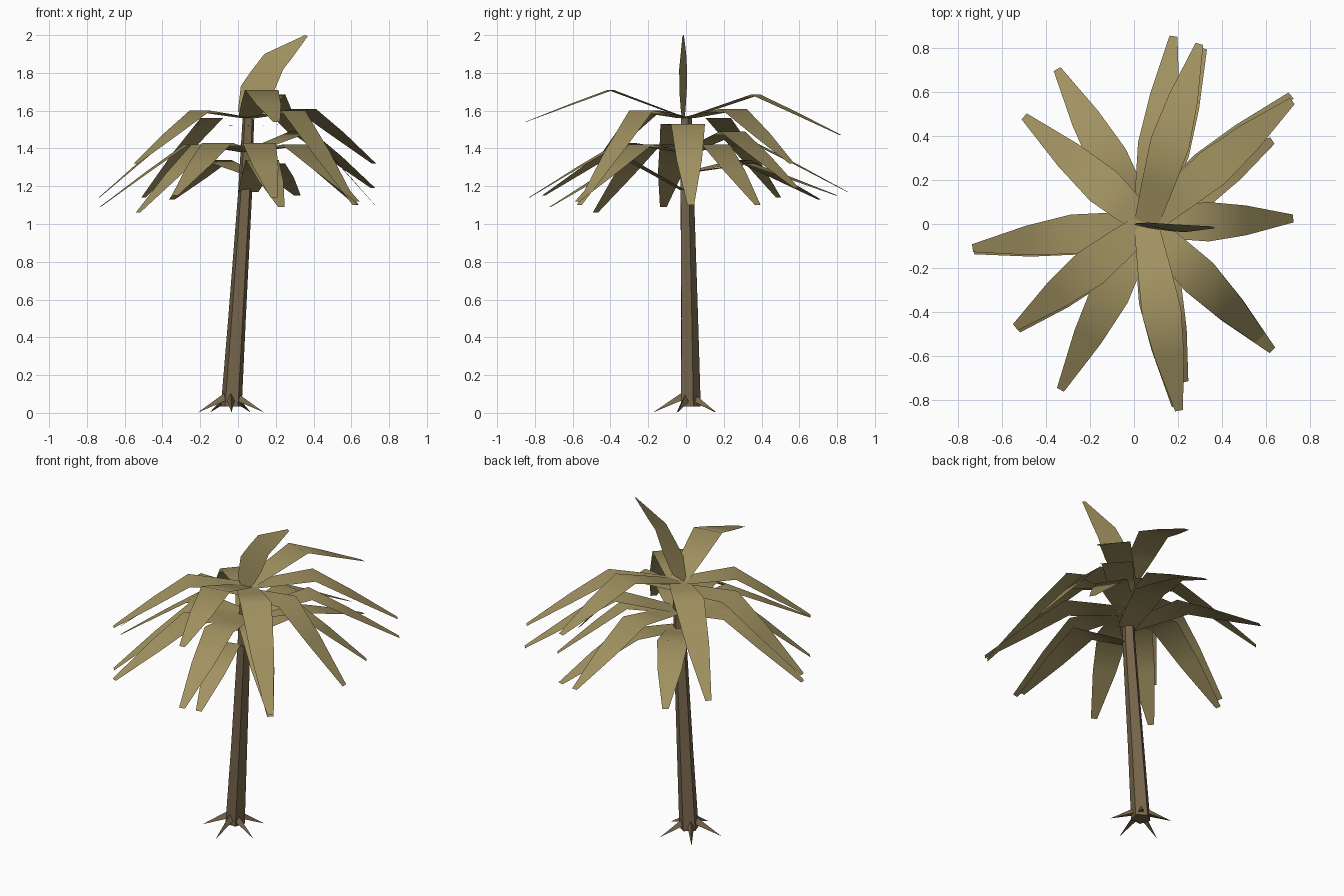
import bpy, bmesh, math
from mathutils import Vector

cube = bpy.data.objects.get("Cube")
if cube:
    bpy.data.objects.remove(cube)


def make_material(name, rgb):
    mat = bpy.data.materials.new(name)
    mat.use_nodes = True
    mat.diffuse_color = (*rgb, 1)
    bsdf = mat.node_tree.nodes["Principled BSDF"]
    bsdf.inputs["Base Color"].default_value = (*rgb, 1)
    bsdf.inputs["Roughness"].default_value = 0.9
    return mat


bark = make_material("brown bark", (0.183, 0.132, 0.071))
leaf = make_material("dry olive leaf", (0.36, 0.29, 0.12))


def finish(bm, name, mat, smooth=False):
    if not smooth:
        bmesh.ops.recalc_face_normals(bm, faces=bm.faces[:])
    for face in bm.faces:
        face.smooth = smooth
    mesh = bpy.data.meshes.new(name)
    bm.to_mesh(mesh)
    bm.free()
    mesh.materials.append(mat)
    obj = bpy.data.objects.new(name, mesh)
    bpy.context.collection.objects.link(obj)


def sheet(name, pairs):
    """Smooth leaf sheet through pairs of edge points."""
    bm = bmesh.new()
    rows = [[bm.verts.new(p) for p in pair] for pair in pairs]
    for a, b in zip(rows, rows[1:]):
        bm.faces.new((a[0], b[0], b[1], a[1]))
    finish(bm, name, leaf, smooth=True)


# Trunk: leaning, tapering five-sided column
SIDES = 5
bm = bmesh.new()
rings = []
for x, y, z, r in ((-0.035, 0.02, 0.035, 0.058), (-0.005, 0.015, 0.5, 0.049),
                   (0.038, 0.003, 1.17, 0.039), (0.055, 0, 1.56, 0.032)):
    ring = []
    for i in range(SIDES):
        a = math.radians(19) + math.tau * i / SIDES
        ring.append(bm.verts.new((x + r * math.cos(a), y + r * math.sin(a), z)))
    rings.append(ring)
for low, high in zip(rings, rings[1:]):
    for i in range(SIDES):
        j = (i + 1) % SIDES
        bm.faces.new((low[i], low[j], high[j], high[i]))
bm.faces.new(rings[0][::-1])
bm.faces.new(rings[-1])
finish(bm, "trunk", bark)

# Roots: one pointed spike from each trunk face
for i in range(SIDES):
    a = math.radians(55) + math.tau * i / SIDES
    out = Vector((math.cos(a), math.sin(a), 0))
    side = Vector((-out.y, out.x, 0))
    foot = Vector((-0.038, 0.01, 0))
    bm = bmesh.new()
    start = foot + out * 0.035
    base = [bm.verts.new(start + side * s + Vector((0, 0, z)))
            for s, z in ((-0.02, 0.065), (0.02, 0.065), (0, 0.105))]
    tip = bm.verts.new(foot + out * 0.185 + Vector((0, 0, 0.002)))
    bm.faces.new(base)
    for k in range(3):
        bm.faces.new((base[k], base[(k + 1) % 3], tip))
    finish(bm, f"root_{i + 1}", bark)


# Fronds: thin sheets that rise to a crest and droop to a narrow tip
def frond(name, base_z, tip, crest, reach=0.42):
    start = Vector((0.055, 0, base_z))
    tip = Vector(tip)
    run = tip - start
    side = Vector((-run.y, run.x, 0)).normalized()
    profile = ((0, base_z, 0.11),
               (reach * 0.48, base_z + (crest - base_z) * 0.48, 0.148),
               (reach, crest, 0.18),
               (reach + (1 - reach) * 0.45, crest - (crest - tip.z) * 0.44, 0.135),
               (1, tip.z, 0.036))
    pairs = []
    for t, z, width in profile:
        mid = start + run * t
        mid.z = z
        pairs.append((mid - side * width / 2, mid + side * width / 2))
    sheet(name, pairs)


# Each frond: tip, crest height and, where it differs, crest distance
crown = {
    ("upper", 1.56): (
        ((0.205, -0.85, 1.54), 1.71, 0.47), ((0.298, 0.82, 1.47), 1.685, 0.45),
        ((0.72, 0.56, 1.32), 1.61, 0.45), ((-0.5, 0.49, 1.14), 1.56, 0.35),
        ((0.62, -0.565, 1.1), 1.6), ((-0.54, -0.47, 1.32), 1.6, 0.43)),
    ("side", 1.52): (
        ((-0.735, -0.11, 1.14), 1.53), ((0.725, 0.025, 1.1), 1.53)),
    ("middle", 1.38): (
        ((0.715, 0.585, 1.19), 1.49), ((-0.73, -0.12, 1.09), 1.42),
        ((-0.53, -0.48, 1.06), 1.42), ((-0.335, -0.755, 1.15), 1.43),
        ((0.19, -0.83, 1.14), 1.43), ((0.18, 0.855, 1.17), 1.43),
        ((0.63, 0.38, 1.1), 1.42), ((0.63, -0.575, 1.12), 1.42)),
    ("low", 1.27): (((-0.35, 0.705, 1.13), 1.34), ((0.315, 0.8, 1.15), 1.32)),
    ("lowest", 1.17): (((0.23, -0.72, 1.09), 1.34),),
}
for (label, base_z), fronds in crown.items():
    for i, shape in enumerate(fronds):
        frond(f"{label}_frond_{i + 1}", base_z, *shape)

# Young frond: standing on edge, curling up to one side
back_edge = ((0.03, 1.55), (0.0, 1.6), (0.015, 1.73), (0.07, 1.81), (0.14, 1.9), (0.355, 2.0))
front_edge = ((0.08, 1.55), (0.13, 1.6), (0.19, 1.7), (0.24, 1.82), (0.28, 1.87), (0.37, 1.995))
spread = (0.006, 0.012, 0.02, 0.021, 0.016, 0.004)
sheet("young_frond", [((f[0], -0.015 - s, f[1]), (b[0], s - 0.015, b[1]))
                      for b, f, s in zip(back_edge, front_edge, spread)])
